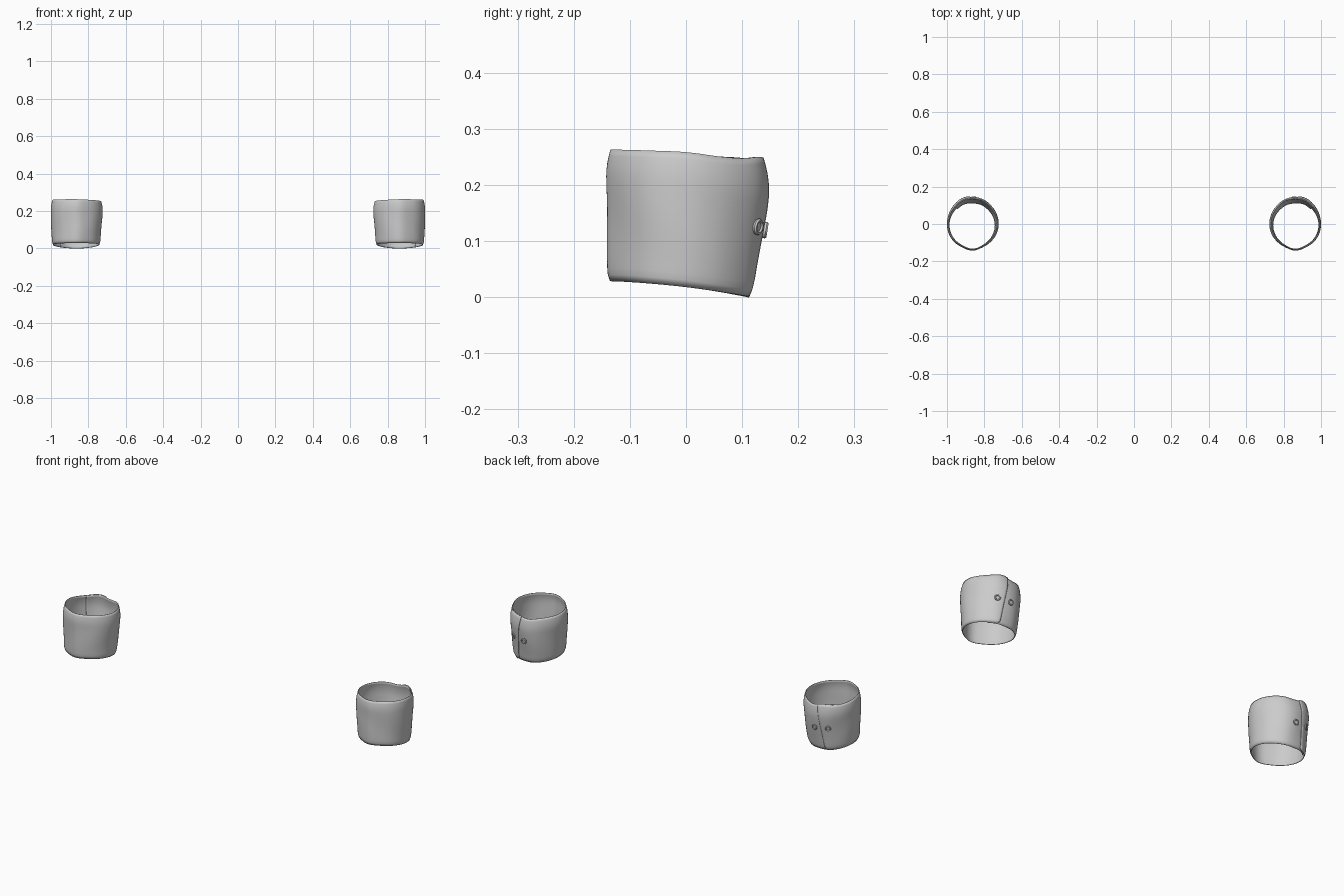
import bpy, bmesh, math
from mathutils import Vector, Matrix

if "Cube" in bpy.data.objects:
    bpy.data.objects.remove(bpy.data.objects["Cube"])

CX = 0.863  # centre of the right-hand cuff


def periodic(keys, deg, width=12):
    """Smoothed periodic interpolation of (degree, value) keys."""
    def lin(a):
        a %= 360
        pts = keys + [(keys[0][0] + 360, keys[0][1])]
        for (a0, v0), (a1, v1) in zip(pts, pts[1:]):
            if a0 <= a <= a1:
                return v0 + (v1 - v0) * (a - a0) / (a1 - a0)
        return keys[0][1]
    return sum(lin(deg + width * k / 4) for k in range(-4, 5)) / 9


RADIUS = [(0, .136), (45, .139), (68, .146), (90, .141), (112, .144), (135, .139),
          (180, .138), (225, .134), (250, .134), (270, .145), (290, .134), (315, .135)]
TOP = [(0, .259), (30, .249), (55, .246), (72, .253), (86, .246), (95, .233),
       (110, .243), (135, .249), (180, .252), (225, .258), (270, .263), (315, .262)]
LEAN = [(0, .007), (60, .022), (90, .028), (120, .026), (180, .014), (225, .006),
        (270, .003), (315, .004)]


def surface(deg, v, offset=0.0):
    """Point on the cuff wall at an angle and a height fraction."""
    a = math.radians(deg)
    lean = periodic(LEAN, deg)
    r = periodic(RADIUS, deg) + offset
    r -= lean * max(0, 1 - v / 0.75) ** 1.2          # narrows towards the wrist
    r -= 0.008 * max(0, (v - 0.78) / 0.22) ** 2       # rolls in at the top
    r -= 0.004 * max(0, 1 - v / 0.08) ** 2            # rolls in at the hem
    r += 0.0015 * math.sin(3 * a + 5 * v) * math.sin(math.pi * v)
    bottom = 0.0145 - 0.0145 * math.sin(a) + 0.004 * math.cos(a) ** 2
    z = bottom + (periodic(TOP, deg) - bottom) * v
    return Vector((CX + r * math.cos(a), r * math.sin(a), z))


def finish(name, bm, angle=40):
    mesh = bpy.data.meshes.new(name)
    bmesh.ops.recalc_face_normals(bm, faces=bm.faces)
    bm.to_mesh(mesh)
    bm.free()
    ob = bpy.data.objects.new(name, mesh)
    bpy.context.collection.objects.link(ob)
    bpy.context.view_layer.objects.active = ob
    ob.select_set(True)
    bpy.ops.object.shade_smooth_by_angle(angle=math.radians(angle))
    ob.select_set(False)
    return ob


def mirror(ob):
    ob.modifiers.new("pair", 'MIRROR').use_axis[0] = True


# Cuff: one wrapped strip of cloth whose outer end laps over its inner end
NU, NV = 120, 20
bm = bmesh.new()
grid = []
for i in range(NU + 1):
    row = []
    for j in range(NV + 1):
        v = j / NV
        start = 72 + 14 * v
        d = (start + 316) * i / NU
        left = (start + 316) - d
        off = 0.004 * max(0, 1 - d / 60) - 0.004 * max(0, 1 - left / 50)
        p = surface(start - d, v, off)
        if d < 6:                                     # rounded flap corners
            p.z += 0.012 * ((6 - d) / 6) ** 2 * (1 - v) ** 3
        row.append(bm.verts.new(p))
    grid.append(row)
for i in range(NU):
    for j in range(NV):
        bm.faces.new((grid[i][j], grid[i][j + 1], grid[i + 1][j + 1], grid[i + 1][j]))
cuff = finish("cuff", bm)
cloth = cuff.modifiers.new("cloth", 'SOLIDIFY')
cloth.thickness = 0.003
cloth.offset = 0
mirror(cuff)

# Buttons: lathed discs with a raised rim, one on the flap and one beside it
PROFILE = [(0, .004), (.008, .004), (.010, .007), (.013, .007), (.015, .004), (.014, 0), (.006, -.006), (0, -.006)]
for name, deg, off in (("flap_button", 64, .003), ("wrist_button", 93, .002)):
    v = 0.5
    c = surface(deg, v, off)
    tu = surface(deg + 4, v, off) - surface(deg - 4, v, off)
    tv = surface(deg, v + .05, off) - surface(deg, v - .05, off)
    n = tu.cross(tv).normalized()
    bm = bmesh.new()
    verts = [bm.verts.new((r, 0, z)) for r, z in PROFILE]
    edges = [bm.edges.new(e) for e in zip(verts, verts[1:])]
    bmesh.ops.spin(bm, geom=verts + edges, cent=(0, 0, 0), axis=(0, 0, 1),
                   angle=2 * math.pi, steps=24)
    bmesh.ops.remove_doubles(bm, verts=bm.verts, dist=1e-5)
    rot = n.to_track_quat('Z', 'Y').to_matrix().to_4x4()
    bmesh.ops.transform(bm, matrix=Matrix.Translation(c) @ rot, verts=bm.verts)
    mirror(finish(name, bm))
